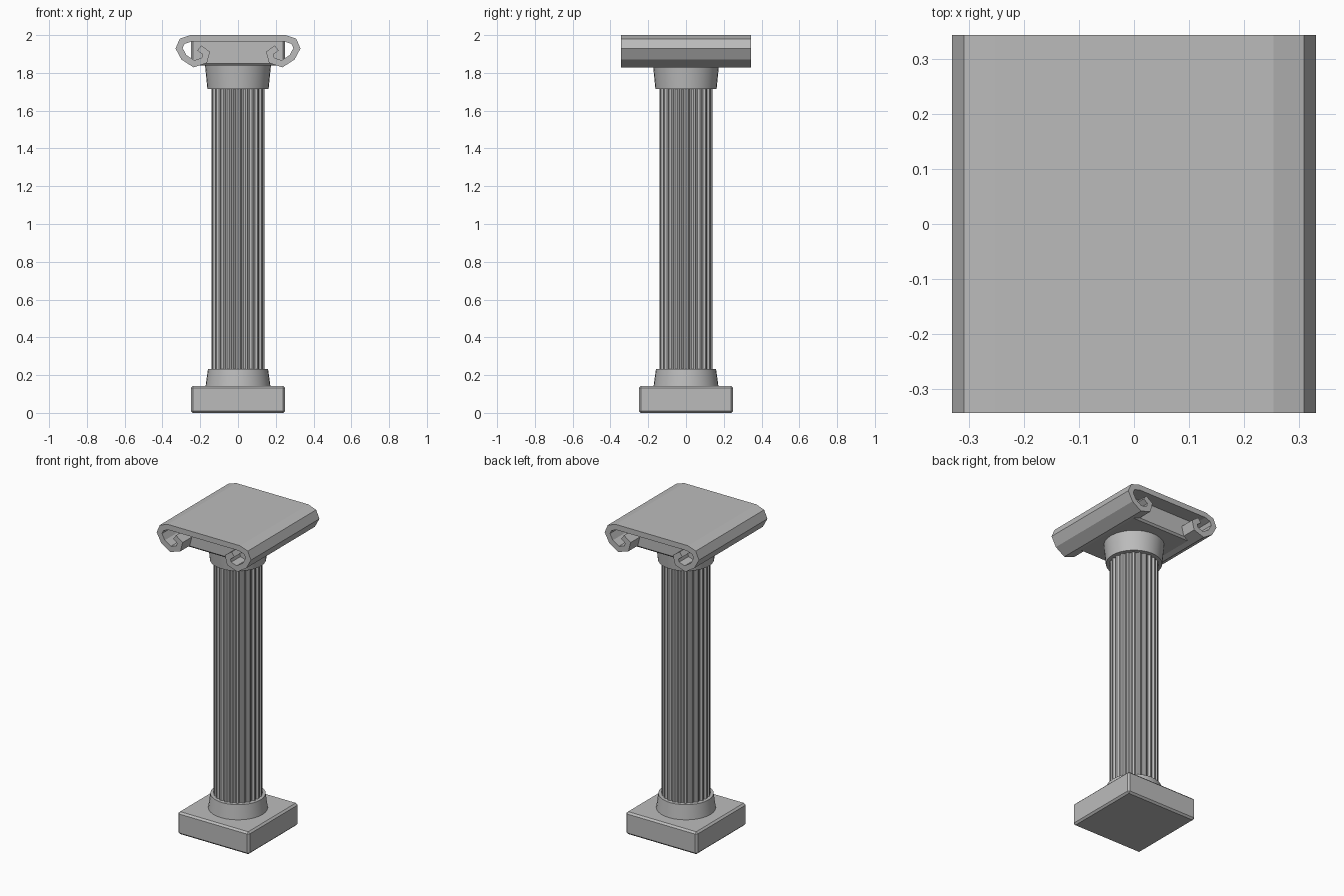
import bpy
import bmesh
from math import cos, sin, pi, radians

cube = bpy.data.objects.get("Cube")
if cube:
    bpy.data.objects.remove(cube, do_unlink=True)

stone = bpy.data.materials.new("grey_stone")
stone.use_nodes = True
GREY = (0.5, 0.5, 0.5, 1)
stone.diffuse_color = GREY
stone.node_tree.nodes["Principled BSDF"].inputs["Base Color"].default_value = GREY


def finish(name, bm, smooth=False):
    bmesh.ops.recalc_face_normals(bm, faces=bm.faces)
    mesh = bpy.data.meshes.new(name)
    bm.to_mesh(mesh)
    bm.free()
    mesh.materials.append(stone)
    obj = bpy.data.objects.new(name, mesh)
    bpy.context.collection.objects.link(obj)
    if smooth:
        bpy.ops.object.select_all(action='DESELECT')
        obj.select_set(True)
        bpy.context.view_layer.objects.active = obj
        bpy.ops.object.shade_smooth_by_angle(angle=radians(30))
    return obj


def block(name, half, z0, z1):
    bm = bmesh.new()
    bmesh.ops.create_cube(bm, size=1)
    for v in bm.verts:
        v.co = (v.co.x * 2 * half, v.co.y * 2 * half, z0 if v.co.z < 0 else z1)
    bmesh.ops.bevel(bm, geom=bm.edges[:], offset=0.011, segments=1, affect='EDGES')
    return finish(name, bm)


def collar(name, r0, r1, z0, z1):
    bm = bmesh.new()
    bmesh.ops.create_cone(bm, cap_ends=True, segments=32, radius1=r0, radius2=r1, depth=z1 - z0)
    bmesh.ops.translate(bm, verts=bm.verts, vec=(0, 0, (z0 + z1) / 2))
    return finish(name, bm, smooth=True)


# Square blocks and round collars at both ends
block("plinth", 0.25, 0, 0.142)
block("capital_block", 0.25, 1.84, 1.982)
collar("base_collar", 0.172, 0.159, 0.14, 0.232)
collar("capital_collar", 0.162, 0.175, 1.716, 1.845)

# Fluted shaft: each flute is a flat ridge and a flat groove
FLUTES = 24
bm = bmesh.new()
ring = []
for i in range(FLUTES * 4):
    a = 2 * pi * (i + 0.5) / (FLUTES * 4)
    r = 0.141 if i % 4 < 2 else 0.13
    ring.append(bm.verts.new((r * cos(a), r * sin(a), 0.225)))
base = bm.faces.new(ring)
top = bmesh.ops.extrude_face_region(bm, geom=[base])["geom"]
bmesh.ops.translate(bm, verts=[g for g in top if isinstance(g, bmesh.types.BMVert)], vec=(0, 0, 1.5))
finish("fluted_shaft", bm)

# Scrolled top slab: one thick strip curling under at both sides
curl = [(0.25, 1.983), (0.296, 1.967), (0.312, 1.93), (0.286, 1.882), (0.233, 1.848),
        (0.178, 1.866), (0.168, 1.905), (0.205, 1.932)]
path = [(-x, z) for x, z in reversed(curl)] + curl
bm = bmesh.new()
rows = [[bm.verts.new((x, y, z)) for y in (-0.343, 0.343)] for x, z in path]
for a, b in zip(rows, rows[1:]):
    bm.faces.new((a[0], b[0], b[1], a[1]))
slab = finish("scrolled_slab", bm)
solid = slab.modifiers.new("thickness", 'SOLIDIFY')
solid.thickness = 0.034
solid.offset = 0
solid.use_even_offset = True
